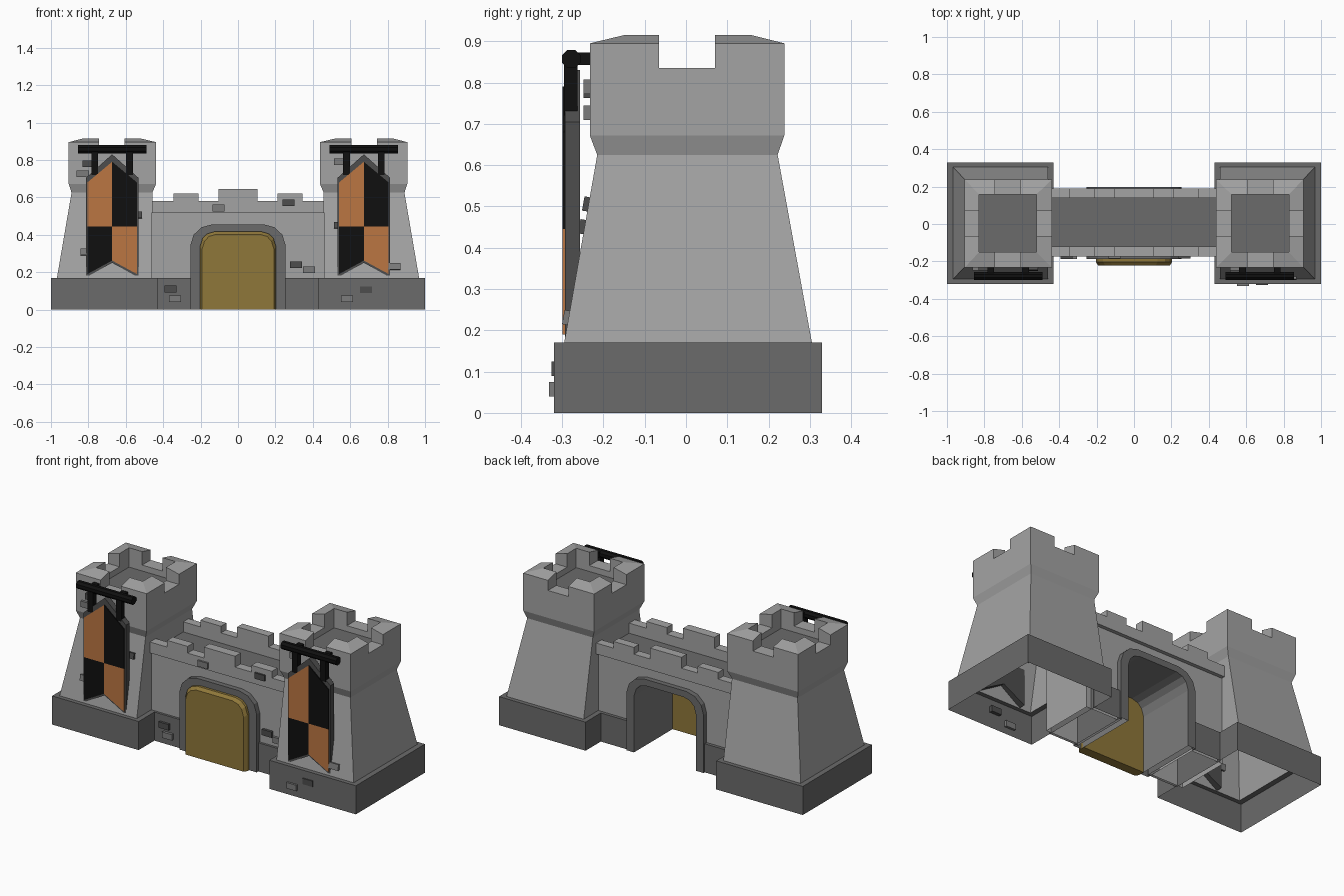
import bpy, bmesh, math
from mathutils import Matrix

cube = bpy.data.objects.get("Cube")
if cube:
    bpy.data.objects.remove(cube, do_unlink=True)


def material(name, r, g, b):
    m = bpy.data.materials.new(name)
    m.use_nodes = True
    m.diffuse_color = (r, g, b, 1)
    m.node_tree.nodes["Principled BSDF"].inputs["Base Color"].default_value = (r, g, b, 1)
    return m


LIGHT = material("light_stone", .37, .37, .37)
DARK = material("dark_stone", .145, .145, .145)
MID = material("mid_stone", .2, .2, .2)
SLATE = material("slate", .075, .075, .075)
BLACK = material("black", .005, .005, .005)
ORANGE = material("orange_cloth", .5, .18, .055)
WOOD = material("door_wood", .275, .185, .042)


def finish(name, bm, *mats, rule=None, open_bottom=False):
    """Turn a bmesh into an object; rule(face) picks the material slot."""
    bmesh.ops.recalc_face_normals(bm, faces=bm.faces)
    if open_bottom:
        low = [f for f in bm.faces if all(v.co.z < .001 for v in f.verts)]
        bmesh.ops.delete(bm, geom=low, context='FACES')
    if rule:
        for f in bm.faces:
            f.material_index = rule(f)
    mesh = bpy.data.meshes.new(name)
    bm.to_mesh(mesh)
    bm.free()
    for m in mats:
        mesh.materials.append(m)
    obj = bpy.data.objects.new(name, mesh)
    bpy.context.collection.objects.link(obj)
    return obj


def loft(bm, rings, cap_start=False, cap_end=False):
    """Bridge a list of equal-length point rings."""
    vs = [[bm.verts.new(p) for p in ring] for ring in rings]
    n = len(vs[0])
    for a, b in zip(vs, vs[1:]):
        for i in range(n):
            bm.faces.new((a[i], a[(i + 1) % n], b[(i + 1) % n], b[i]))
    if cap_start:
        bm.faces.new(vs[0])
    if cap_end:
        bm.faces.new(vs[-1])


def prism(name, pts, y0, y1, *mats, **kw):
    """Extrude an x-z outline along y."""
    bm = bmesh.new()
    loft(bm, [[(x, y, z) for x, z in pts] for y in (y0, y1)], True, True)
    return finish(name, bm, *mats, **kw)


def box(name, x0, x1, y0, y1, z0, z1, mat, **kw):
    return prism(name, [(x0, z0), (x1, z0), (x1, z1), (x0, z1)], y0, y1, mat, **kw)


def rect(s, x0, x1, y0, y1, z):
    return [(s * x0, y0, z), (s * x1, y0, z), (s * x1, y1, z), (s * x0, y1, z)]


def mirrored(half):
    """Complete a left-to-centre outline with its reflection."""
    return half + [(-x, z) for x, z in reversed(half)]


# Towers
OUT = (.438, .905, -.233, .238)
INN = (.522, .828, -.15, .158)
NOTCH = (.607, .742, -.065, .07)


def tower(s, side):
    bm = bmesh.new()
    loft(bm, [rect(s, .43, 1, -.32, .33, 0), rect(s, .43, 1, -.32, .33, .17),
              rect(s, .46, .968, -.295, .305, .17)])
    finish(side + "_tower_base", bm, DARK)

    bm = bmesh.new()
    loft(bm, [rect(s, .46, .968, -.295, .305, .17), rect(s, .458, .89, -.215, .222, .625),
              rect(s, *OUT, .672), rect(s, *OUT, .835), rect(s, *INN, .835),
              rect(s, *INN, .8)], cap_end=True)
    finish(side + "_tower_body", bm, LIGHT, DARK,
           rule=lambda f: int(len(f.verts) == 4 and all(abs(v.co.z - .8) < .001 for v in f.verts)))

    # corner battlements with tops sloping outwards
    bm = bmesh.new()
    for i in (0, 1):
        for j in (2, 3):
            corner = [(OUT[i], OUT[j], .895), (NOTCH[i], OUT[j], .895), (NOTCH[i], INN[j], .915),
                      (INN[i], INN[j], .915), (INN[i], NOTCH[j], .915), (OUT[i], NOTCH[j], .895)]
            top = [bm.verts.new((s * x, y, z)) for x, y, z in corner]
            low = [bm.verts.new((s * x, y, .835)) for x, y, z in corner]
            bm.faces.new(top[:4])
            bm.faces.new((top[0], top[3], top[4], top[5]))
            for k in range(6):
                m = (k + 1) % 6
                bm.faces.new((top[k], top[m], low[m], low[k]))
    finish(side + "_tower_battlements", bm, LIGHT)


# Hanging banners
def banner(c, side):
    def outline(w, low, notch, shoulder, apex):
        return [(c - w, low), (c, notch), (c + w, low), (c + w, shoulder), (c, apex), (c - w, shoulder)]
    prism(side + "_banner_frame", outline(.14, .172, .25, .705, .83), -.293, -.257, SLATE)
    split = .445
    for x, upper, lower in ((c - .132, ORANGE, BLACK), (c + .132, BLACK, ORANGE)):
        prism(side + "_banner_upper_panel", [(x, split), (c, split), (c, .79), (x, .68)],
              -.299, -.293, upper)
        prism(side + "_banner_lower_panel", [(x, .19), (c, .262), (c, split), (x, split)],
              -.299, -.293, lower)

    # octagonal bar with two straps and wall brackets
    bm = bmesh.new()
    bmesh.ops.create_cone(bm, cap_ends=True, segments=8, radius1=.024, radius2=.024, depth=.365,
                          matrix=Matrix.Translation((c, -.278, .857))
                          @ Matrix.Rotation(math.pi / 2, 4, 'Y') @ Matrix.Rotation(math.pi / 8, 4, 'Z'))
    finish(side + "_banner_bar", bm, BLACK)
    for d in (-.093, .093):
        box(side + "_banner_strap", c + d - .018, c + d + .018, -.295, -.263, .72, .85, BLACK)
        box(side + "_banner_bracket", c + d - .018, c + d + .018, -.27, -.228, .843, .873, BLACK)


for s, side in ((1, "left"), (-1, "right")):
    tower(s, side)
    banner(s * .673, side)
    x0, x1 = sorted((s * .24, s * .435))
    box(side + "_wall_base", x0, x1, -.172, .187, 0, .17, DARK, open_bottom=True)

# Gate wall with arched opening
outer = mirrored([(-.254, 0), (-.254, .345), (-.237, .4), (-.195, .44), (-.14, .455)])
inner = mirrored([(-.204, 0), (-.204, .335), (-.19, .38), (-.165, .405), (-.125, .417)])
prism("gate_wall", [(-.465, 0), (-.465, .52), (.465, .52), (.465, 0)] + outer[::-1],
      -.158, .168, LIGHT, DARK, open_bottom=True,
      rule=lambda f: int(f.normal.z > .9))
prism("gate_arch", outer + inner[::-1], -.188, .198, DARK, MID, open_bottom=True,
      rule=lambda f: int(abs(f.normal.y) < .5 and
                         f.normal.x * f.calc_center_median().x + f.normal.z * (f.calc_center_median().z - .1) < 0))

# Parapets
crest = mirrored([(-.462, .515), (-.462, .58), (-.345, .58), (-.345, .62), (-.21, .62),
                  (-.21, .58), (-.103, .58), (-.103, .645)])
prism("front_parapet", crest, -.174, -.12, LIGHT)
prism("back_parapet", crest, .14, .19, LIGHT)

# Door with chamfered front edge
bm = bmesh.new()
loft(bm, [[(x, -.165, z) for x, z in inner], [(x, -.203, z) for x, z in inner],
          [(x * .94, -.221, z * .965) for x, z in inner]], True, True)
finish("gate_door", bm, WOOD)


# Loose bricks
def brick(x, y, z, mat, tilt=0):
    bm = bmesh.new()
    bmesh.ops.create_cube(bm, size=1, matrix=Matrix.Translation((x, y, z))
                          @ Matrix.Rotation(-tilt, 4, 'X') @ Matrix.Diagonal((.065, .026, .035, 1)))
    finish("brick", bm, mat)


for x, z, mat in ((-.8, .78, SLATE), (-.83, .727, MID), (.545, .79, MID)):
    brick(x, -.235, z, mat)
for x, z, mat in ((-.545, .505, SLATE), (-.81, .307, MID), (.545, .45, SLATE), (.835, .23, MID)):
    brick(x, -.295 + (z - .17) * .176, z, mat, .174)
for x, y, z, mat in ((-.105, -.172, .543, MID), (.27, -.172, .57, SLATE), (.31, -.16, .24, SLATE),
                     (.38, -.16, .213, MID), (-.36, -.173, .11, SLATE), (-.337, -.175, .057, MID),
                     (.685, -.313, .107, SLATE), (.583, -.319, .057, MID)):
    brick(x, y, z, mat)
